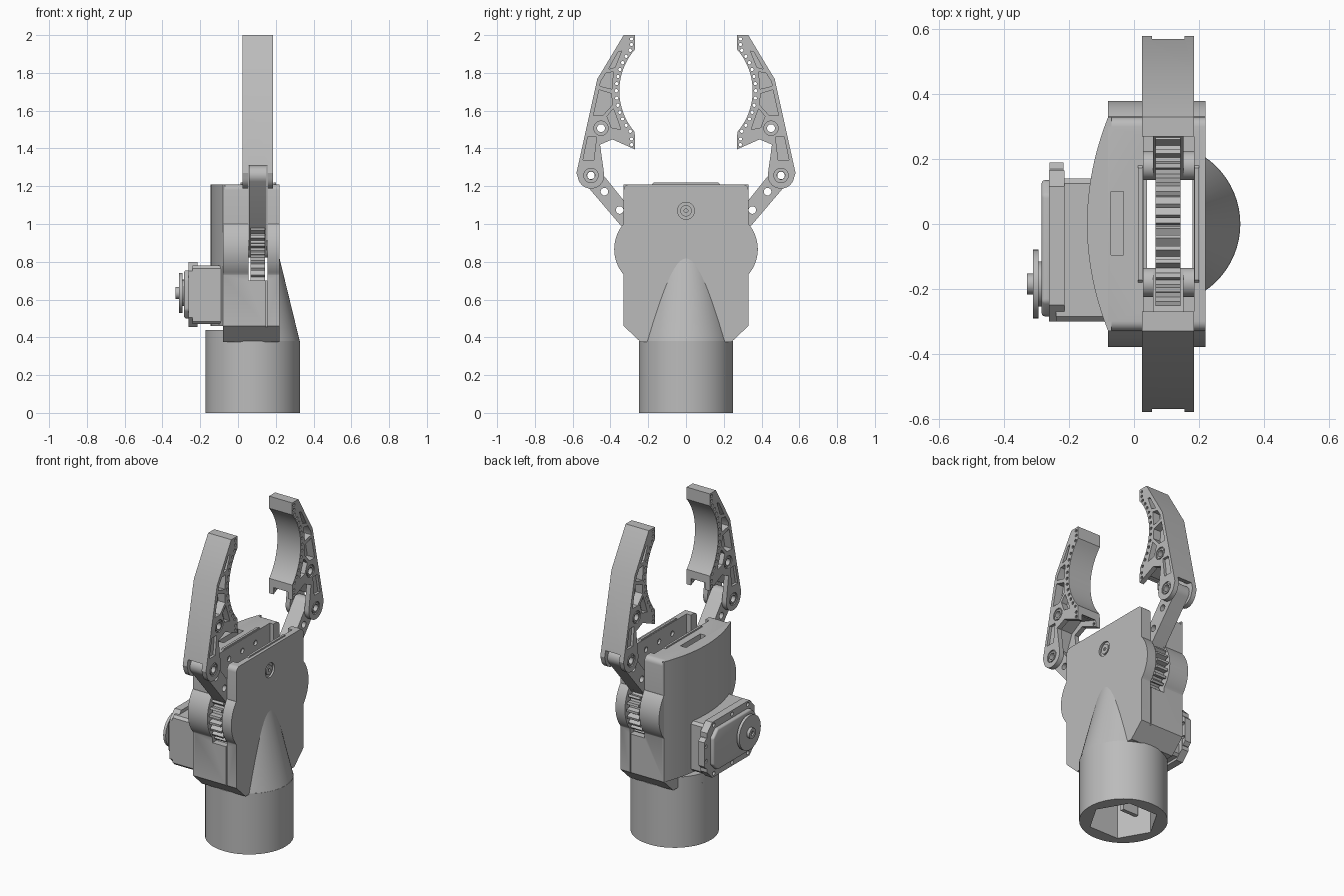
import bpy, bmesh
from math import sin, cos, pi, radians, atan2

if "Cube" in bpy.data.objects:
    bpy.data.objects.remove(bpy.data.objects["Cube"])

grey = bpy.data.materials.new("plain grey")
grey.use_nodes = True
grey.diffuse_color = (0.5, 0.5, 0.5, 1)
grey.node_tree.nodes["Principled BSDF"].inputs["Base Color"].default_value = (0.5, 0.5, 0.5, 1)


def arc(a, b, r, start, end, n):
    return [(a + r * cos(radians(start + (end - start) * i / n)),
             b + r * sin(radians(start + (end - start) * i / n))) for i in range(n + 1)]


def circle(a, b, r, n=32):
    return arc(a, b, r, 0, 360 - 360 / n, n - 1)


def prism(name, pts, lo, hi, axis="x", s=1):
    """Extrude a profile along x (points are y, z) or z (points are x, y)."""
    bm = bmesh.new()
    place = (lambda p: (lo, s * p[0], p[1])) if axis == "x" else (lambda p: (p[0], p[1], lo))
    face = bm.faces.new([bm.verts.new(place(p)) for p in pts])
    out = bmesh.ops.extrude_face_region(bm, geom=[face])
    moved = [v for v in out["geom"] if isinstance(v, bmesh.types.BMVert)]
    bmesh.ops.translate(bm, verts=moved, vec=(hi - lo, 0, 0) if axis == "x" else (0, 0, hi - lo))
    bmesh.ops.recalc_face_normals(bm, faces=bm.faces)
    mesh = bpy.data.meshes.new(name)
    bm.to_mesh(mesh)
    bm.free()
    mesh.materials.append(grey)
    ob = bpy.data.objects.new(name, mesh)
    bpy.context.collection.objects.link(ob)
    return ob


def box(name, x0, x1, y0, y1, z0, z1):
    return prism(name, [(y0, z0), (y1, z0), (y1, z1), (y0, z1)], x0, x1)


def chamfered(y0, y1, z0, z1, c):
    return [(y0 + c, z0), (y1 - c, z0), (y1, z0 + c), (y1, z1 - c),
            (y1 - c, z1), (y0 + c, z1), (y0, z1 - c), (y0, z0 + c)]


def activate(ob):
    bpy.ops.object.select_all(action="DESELECT")
    ob.select_set(True)
    bpy.context.view_layer.objects.active = ob


def modify(ob, kind, **settings):
    mod = ob.modifiers.new(kind.lower(), kind)
    for key, value in settings.items():
        setattr(mod, key, value)
    activate(ob)
    bpy.ops.object.modifier_apply(modifier=mod.name)


def cut(ob, *cutters):
    for c in cutters:
        modify(ob, "BOOLEAN", operation="DIFFERENCE", solver="EXACT", object=c)
        bpy.data.objects.remove(c)


def drill(ob, y, z, r, lo, hi, s=1, n=20):
    cut(ob, prism("cutter", circle(y, z, r, n), lo, hi, s=s))


# Round base with an open socket underneath
CX = 0.078
base = prism("base", circle(CX, 0, 0.25, 64), 0, 0.38, "z")
cut(base, prism("cutter", circle(CX, 0, 0.2, 6), -0.1, 0.3, "z"),
    box("cutter", 0.04, 0.18, -0.16, 0.16, 0.1, 0.5))
prism("base_lip", arc(CX, 0, 0.25, 127, 233, 24), 0.37, 0.44, "z")
for y in (-0.07, 0.07):
    box("socket_rib", -0.08, 0.03, y - 0.012, y + 0.012, 0.12, 0.31)

# Housing: one outline, hollowed for the gears
half = ([(0.24, 0.375), (0.33, 0.46), (0.33, 0.73)] + arc(0.173, 0.867, 0.207, -40, 40, 20)
        + [(0.33, 1.0)] + arc(0.3, 1.18, 0.03, 0, 90, 6))
housing = prism("housing", half + [(-y, z) for y, z in reversed(half)], -0.08, 0.22)
cut(housing, box("cutter", 0.03, 0.185, -0.27, 0.27, 0.64, 1.4),
    box("cutter", 0.055, 0.155, -0.6, 0.6, 0.7, 1.4),
    box("cutter", 0.04, 0.18, -0.16, 0.16, 0.3, 0.7),
    box("cutter", 0.147, 0.154, -0.4, -0.322, 0.3, 0.8),
    box("cutter", 0.147, 0.154, 0.322, 0.4, 0.3, 0.8))
for y in (-0.13, 0, 0.13):
    drill(housing, y, 1.14, 0.016, 0.015, 0.2)
drill(housing, 0, 1.07, 0.045, 0.208, 0.3, n=32)
screw = prism("face_screw", circle(0, 1.07, 0.03), 0.2, 0.216)
drill(screw, 0, 1.07, 0.01, 0.205, 0.3)

# Raised lips on both inner walls
for x in (0.012, 0.187):
    prism("inner_lip", chamfered(-0.18, 0.18, 1.18, 1.219, 0.008), x, x + 0.014)

# Cone that blends the base into the flat face
bpy.ops.mesh.primitive_cone_add(vertices=64, radius1=0.25, radius2=0.128,
                                depth=0.5, location=(CX, 0, 0.625))
cone = bpy.context.object
cone.name = "cone_support"
cone.data.materials.append(grey)
cut(cone, box("cutter", -0.5, 0.21, -0.5, 0.5, 0, 2))

# Bowed back cover with a slot in its top
bow = [(-0.07, -0.33)] + [(-0.08 - 0.065 * (1 - (i / 12) ** 2), 0.33 * i / 12)
                         for i in range(-12, 13)] + [(-0.07, 0.33)]
cover = prism("back_cover", bow, 0.46, 1.21, "z")
cut(cover, box("cutter", -0.071, -0.032, -0.095, 0.1, 1.17, 1.3))
cut(housing, box("cutter", -0.071, -0.032, -0.095, 0.1, 1.17, 1.3))

# Motor: case, mounting flange, cap and output disc
prism("motor_case", chamfered(-0.3, 0.14, 0.47, 0.78, 0.015), -0.24, -0.09)
flange = prism("motor_flange", chamfered(-0.3, 0.165, 0.455, 0.8, 0.05), -0.262, -0.215)
tab = prism("motor_tab", chamfered(0.13, 0.19, 0.53, 0.72, 0.02), -0.26, -0.218)
for y in (-0.235, -0.08, 0.1):
    for z in (0.477, 0.778):
        drill(flange, y, z, 0.012, -0.3, -0.245)
for z in (0.58, 0.67):
    drill(tab, 0.172, z, 0.011, -0.3, -0.2)
cap = prism("motor_cap", chamfered(-0.285, 0.135, 0.5, 0.755, 0.045), -0.285, -0.25)
modify(cap, "BEVEL", width=0.01, segments=3)
DY, DZ = -0.185, 0.635
prism("disc_collar", circle(DY, DZ, 0.07), -0.297, -0.28)
prism("output_disc", circle(DY, DZ, 0.106, 48), -0.312, -0.295)
hub = prism("disc_hub", circle(DY, DZ, 0.032), -0.33, -0.31)
drill(hub, DY, DZ, 0.014, -0.4, -0.32)

# Gripper: a gear, a link and a finger on each side
GY, GZ, PY, PZ = 0.18, 0.867, 0.503, 1.257
TEETH = 28
step = 2 * pi / TEETH
lean = atan2(PZ - GZ, PY - GY)
deg = lean * 180 / pi

outline = ([(0.27, 2.0), (0.27, 1.925)] + arc(0.021, 1.705, 0.332, 41, -41, 20)
           + [(0.27, 1.395), (0.39, 1.448), (0.455, 1.42)]
           + arc(PY, PZ, 0.07, 170, 350, 16) + [(0.58, 1.27), (0.47, 1.767), (0.33, 2.0)])
fork = [(0.2, 1.34), (0.25, 1.43), (0.4, 1.485), (0.48, 1.44),
        (0.53, 1.32), (0.65, 1.29), (0.65, 1.1), (0.3, 1.1)]
pockets = [
    (0.05, [(0.342, 1.915), (0.375, 1.83), (0.41, 1.82), (0.36, 1.91)]),
    (0.05, [(0.385, 1.805), (0.423, 1.8), (0.452, 1.755), (0.457, 1.73), (0.393, 1.715)]),
    (0.05, [(0.395, 1.69), (0.46, 1.71), (0.49, 1.575), (0.44, 1.575), (0.39, 1.63)]),
    (0.04, [(0.385, 1.61), (0.418, 1.57), (0.395, 1.51), (0.345, 1.5), (0.36, 1.545)]),
    (0.016, [(0.474, 1.46), (0.52, 1.46), (0.545, 1.34), (0.488, 1.34)]),
]
for s, side in ((1, "back"), (-1, "front")):
    # Gear with its shaft
    teeth = []
    for i in range(TEETH):
        base_a = (i + (0.5 if s < 0 else 0)) * step
        for f, r in ((-0.32, 0.17), (-0.16, 0.2), (0.16, 0.2), (0.32, 0.17)):
            a = base_a + f * step
            teeth.append((GY + r * cos(a), GZ + r * sin(a)))
    prism(side + "_gear", teeth, 0.066, 0.144, s=s)
    prism(side + "_gear_shaft", circle(GY, GZ, 0.045), 0.025, 0.19, s=s)

    # Link from gear to finger
    capsule = arc(GY, GZ, 0.045, deg + 90, deg + 270, 14) + arc(PY, PZ, 0.052, deg - 90, deg + 90, 14)
    link = prism(side + "_link", capsule, 0.058, 0.152, s=s)
    for t in (0.53, 0.78, 1):
        drill(link, GY + t * (PY - GY), GZ + t * (PZ - GZ), 0.02, 0, 0.3, s)

    # Finger with ribbed sides and forked foot
    finger = prism(side + "_finger", outline, 0.025, 0.185, s=s)
    cut(finger, prism("cutter", fork, 0.055, 0.155, s=s))
    for depth, pts in pockets:
        cut(finger, prism("cutter", pts, 0, 0.025 + depth, s=s),
            prism("cutter", pts, 0.185 - depth, 0.3, s=s))
    for y, z in ((PY, PZ), (0.45, 1.507)):
        drill(finger, y, z, 0.038, 0, 0.033, s, 28)
        drill(finger, y, z, 0.038, 0.177, 0.3, s, 28)
        drill(finger, y, z, 0.021, 0, 0.3, s)
        for x in (0.026, 0.174):
            ring = prism(side + "_finger_bushing", circle(y, z, 0.031), x, x + 0.01, s=s)
            drill(ring, y, z, 0.021, 0, 0.3, s)

    # Row of small holes behind the gripping curve
    row = arc(0.021, 1.705, 0.348, 38, -38, 12)
    row += [(0.288, 1.98), (0.288, 1.95), (0.288, 1.45), (0.288, 1.42)]
    for y, z in row:
        drill(finger, y, z, 0.009, 0, 0.3, s, 10)

# Smooth shading with sharp edges kept
for ob in list(bpy.context.collection.objects):
    if ob.type == "MESH" and grey.name in ob.data.materials:
        activate(ob)
        bpy.ops.object.shade_smooth_by_angle(angle=radians(30))
